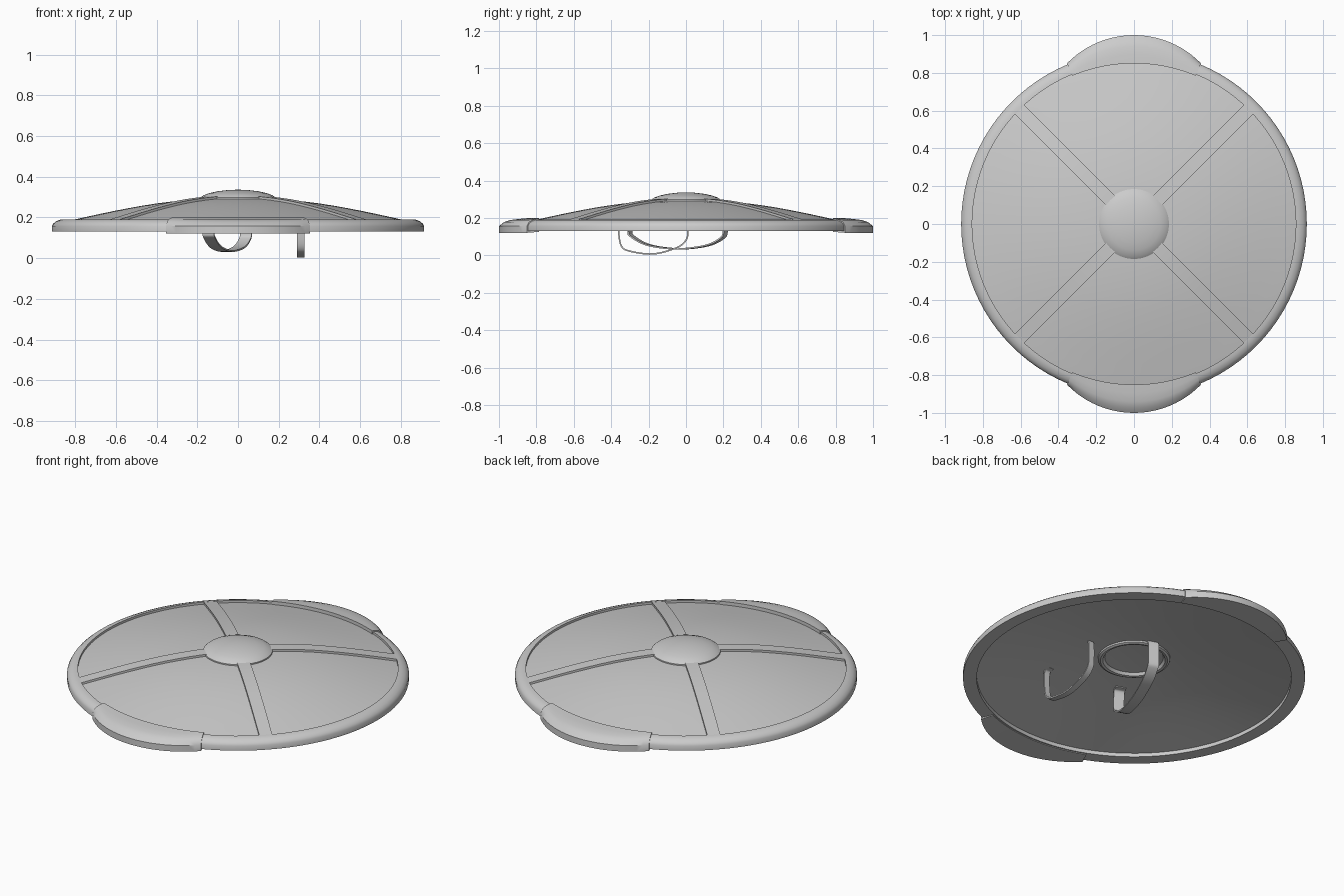
import bpy, bmesh, math
from mathutils import Vector

cube = bpy.data.objects.get("Cube")
if cube:
    bpy.data.objects.remove(cube, do_unlink=True)

grey = bpy.data.materials.new("plain grey")
grey.use_nodes = True
colour = (0.6, 0.6, 0.6, 1)
grey.diffuse_color = colour
grey.node_tree.nodes["Principled BSDF"].inputs["Base Color"].default_value = colour


def finish(name, bm, angle=35):
    """Turn a bmesh into a named, smoothly shaded object."""
    bmesh.ops.remove_doubles(bm, verts=bm.verts, dist=1e-5)
    bmesh.ops.recalc_face_normals(bm, faces=bm.faces)
    mesh = bpy.data.meshes.new(name)
    bm.to_mesh(mesh)
    bm.free()
    mesh.materials.append(grey)
    obj = bpy.data.objects.new(name, mesh)
    bpy.context.collection.objects.link(obj)
    bpy.ops.object.select_all(action='DESELECT')
    obj.select_set(True)
    bpy.context.view_layer.objects.active = obj
    bpy.ops.object.shade_smooth_by_angle(angle=math.radians(angle))
    return obj


def loft(name, sections, angle=35):
    """Skin a row of closed cross-sections and cap both ends."""
    bm = bmesh.new()
    rows = [[bm.verts.new(p) for p in s] for s in sections]
    n = len(rows[0])
    for a, b in zip(rows, rows[1:]):
        for i in range(n):
            j = (i + 1) % n
            bm.faces.new((a[i], a[j], b[j], b[i]))
    bm.faces.new(rows[0])
    bm.faces.new(rows[-1])
    return finish(name, bm, angle)


def lathe(name, profile, closed=True, steps=96):
    """Spin an (r, z) profile about the vertical axis."""
    bm = bmesh.new()
    verts = [bm.verts.new((r, 0, z)) for r, z in profile]
    pairs = list(zip(verts, verts[1:]))
    if closed:
        pairs.append((verts[-1], verts[0]))
    edges = [bm.edges.new(p) for p in pairs]
    bmesh.ops.spin(bm, geom=verts + edges, cent=(0, 0, 0), axis=(0, 0, 1),
                   angle=math.tau, steps=steps, use_merge=True)
    return finish(name, bm)


def smooth_path(points, per=6):
    """Catmull-Rom interpolation through a few points."""
    pts = [Vector(p) for p in points]
    pts = [pts[0] * 2 - pts[1]] + pts + [pts[-1] * 2 - pts[-2]]
    out = []
    for a, b, c, d in zip(pts, pts[1:], pts[2:], pts[3:]):
        for k in range(per):
            t = k / per
            out.append(0.5 * (2 * b + (c - a) * t + (2 * a - 5 * b + 4 * c - d) * t * t
                              + (3 * b - a - 3 * c + d) * t ** 3))
    return out + [pts[-2]]


# Domed shell: recessed panels on top, hollow underneath
ridge = [(p.x, p.y) for p in smooth_path(
    [(0, 0.308), (0.2, 0.302), (0.4, 0.281), (0.6, 0.246), (0.8, 0.203), (0.862, 0.189)], 3)]
drop = 0.012
panel = [(r, z - drop) for r, z in ridge]
hollow = [(0.862, 0.148), (0.7, 0.178), (0.5, 0.212), (0.3, 0.242), (0.15, 0.256), (0, 0.26)]
lathe("domed_shell", panel + hollow, closed=False)

# Rounded rim
lathe("rim", [(0.857, 0.165), (0.857, 0.191), (0.875, 0.189), (0.895, 0.181), (0.908, 0.17),
              (0.915, 0.157), (0.915, 0.13), (0.842, 0.13), (0.842, 0.16)])

# Central boss and the hollow cup with its lip on the underside
lathe("boss", [(0, 0.337), (0.05, 0.335), (0.1, 0.329), (0.14, 0.32), (0.17, 0.309),
               (0.185, 0.298), (0.185, 0.286), (0.17, 0.28), (0, 0.28)], closed=False, steps=64)
lathe("boss_back_ring", [(0.195, 0.258), (0.192, 0.243), (0.18, 0.237), (0.167, 0.24),
                         (0.155, 0.258)], steps=64)

# Raised bars crossing the dome
top = [(-r, z) for r, z in reversed(ridge[1:])] + ridge
outline = top + [(r, z - drop - 0.006) for r, z in reversed(top)]
for name, turn in (("cross_bar_a", 45), ("cross_bar_b", -45)):
    bar = loft(name, [[(r, w, z) for r, z in outline] for w in (-0.035, 0.035)])
    bar.rotation_euler.z = math.radians(turn)

# Bulging edge guards, front and back
centre, radius, half, count = 0.505, 0.495, math.radians(22.6), 24
guard = [(0, 0.16), (0, 0.199), (0.3, 0.195), (0.6, 0.189), (0.82, 0.178),
         (1, 0.157), (1, 0.121), (0, 0.126)]
for name, side in (("front_edge_guard", -1), ("back_edge_guard", 1)):
    sections = []
    for i in range(count + 1):
        a = half * (2 * i / count - 1)
        outer = centre * math.cos(a) + math.sqrt(radius ** 2 - (centre * math.sin(a)) ** 2)
        radii = [0.85 + f * (outer - 0.85) for f, z in guard]
        sections.append([(r * math.sin(a), side * r * math.cos(a), z)
                         for r, (f, z) in zip(radii, guard)])
    loft(name, sections)


def strap(name, start, end, profile, width, thick=0.008):
    """Flat band hung below the shell; profile gives (distance along, height)."""
    a, b = Vector(start), Vector(end)
    along = (b - a).normalized().to_3d()
    across = Vector((-along.y, along.x, 0)) * width / 2
    path = [a.to_3d() + along * p.x + Vector((0, 0, p.y)) for p in
            smooth_path([(d * (b - a).length, z) for d, z in profile])]
    sections = []
    for i, p in enumerate(path):
        t = (path[min(i + 1, len(path) - 1)] - path[max(i - 1, 0)]).normalized()
        n = t.cross(across).normalized() * thick / 2
        sections.append([p - across - n, p + across - n, p + across + n, p - across + n])
    loft(name, sections, 40)


# Hand grip and forearm strap
strap("hand_grip", (0.308, -0.36), (0.308, 0.01),
      [(0.1, 0.222), (0.01, 0.21), (0, 0.13), (0.04, 0.05), (0.17, 0.022), (0.5, 0.008),
       (0.83, 0.04), (0.97, 0.08), (1, 0.13), (0.99, 0.235), (0.9, 0.245)], 0.036)
strap("forearm_strap", (-0.145, -0.3), (0.04, 0.21),
      [(0.07, 0.24), (0.01, 0.225), (0, 0.13), (0.03, 0.1), (0.2, 0.055), (0.5, 0.035),
       (0.8, 0.052), (0.96, 0.09), (1, 0.13), (0.99, 0.245), (0.93, 0.252)], 0.06)
